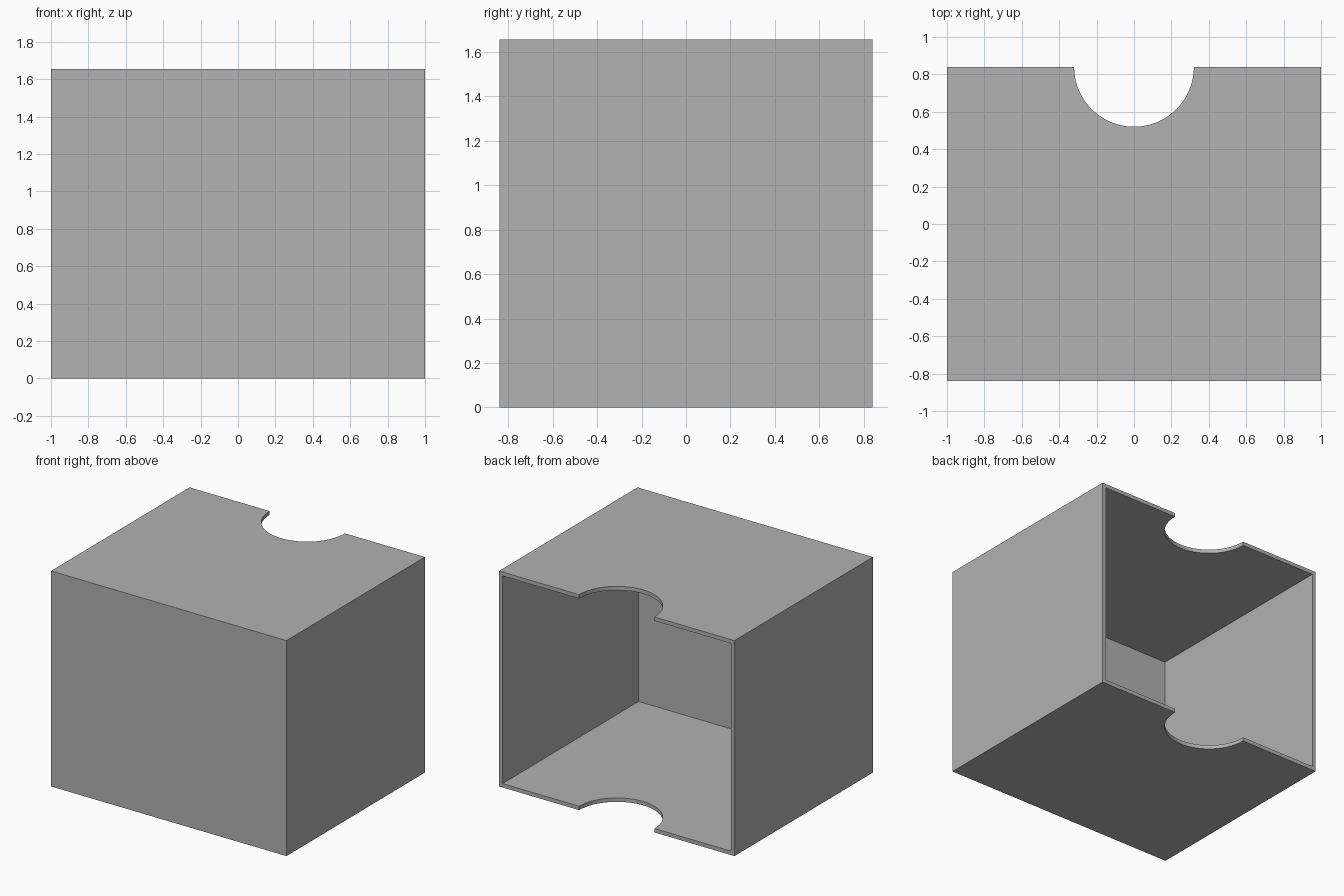
import bpy

cube = bpy.data.objects.get("Cube")
if cube:
    bpy.data.objects.remove(cube, do_unlink=True)

WIDTH, DEPTH, HEIGHT = 2.0, 1.68, 1.655
WALL = 0.03
NOTCH_RADIUS = 0.32

grey = bpy.data.materials.new("plain grey")
grey.use_nodes = True
colour = (0.445, 0.445, 0.445, 1)
grey.diffuse_color = colour
grey.node_tree.nodes["Principled BSDF"].inputs["Base Color"].default_value = colour


def box(name, size, centre):
    bpy.ops.mesh.primitive_cube_add(size=1, location=centre)
    obj = bpy.context.object
    obj.name = name
    obj.scale = size
    bpy.ops.object.transform_apply(location=True, rotation=False, scale=True)
    obj.data.materials.append(grey)
    return obj


def cut(target, cutter):
    mod = target.modifiers.new(cutter.name, "BOOLEAN")
    mod.operation = "DIFFERENCE"
    mod.solver = "EXACT"
    mod.object = cutter
    cutter.hide_render = True
    bpy.context.view_layer.objects.active = target
    bpy.ops.object.modifier_apply(modifier=mod.name)
    bpy.data.objects.remove(cutter, do_unlink=True)


# Outer sleeve block
sleeve = box("open_back_sleeve", (WIDTH, DEPTH, HEIGHT), (0, 0, HEIGHT / 2))

# Hollow that leaves five walls and an open back
cavity = box("cavity_cutter",
             (WIDTH - 2 * WALL, DEPTH, HEIGHT - 2 * WALL),
             (0, WALL, HEIGHT / 2))
cut(sleeve, cavity)

# Round thumb notches through the rear edges of the top and bottom
bpy.ops.mesh.primitive_cylinder_add(vertices=96, radius=NOTCH_RADIUS, depth=HEIGHT * 2,
                                    location=(0, DEPTH / 2, HEIGHT / 2))
notch = bpy.context.object
notch.name = "thumb_notch_cutter"
notch.data.materials.append(grey)
cut(sleeve, notch)

# Smooth notch curves with crisp box edges
bpy.ops.object.select_all(action="DESELECT")
sleeve.select_set(True)
bpy.context.view_layer.objects.active = sleeve
bpy.ops.object.shade_smooth_by_angle()
